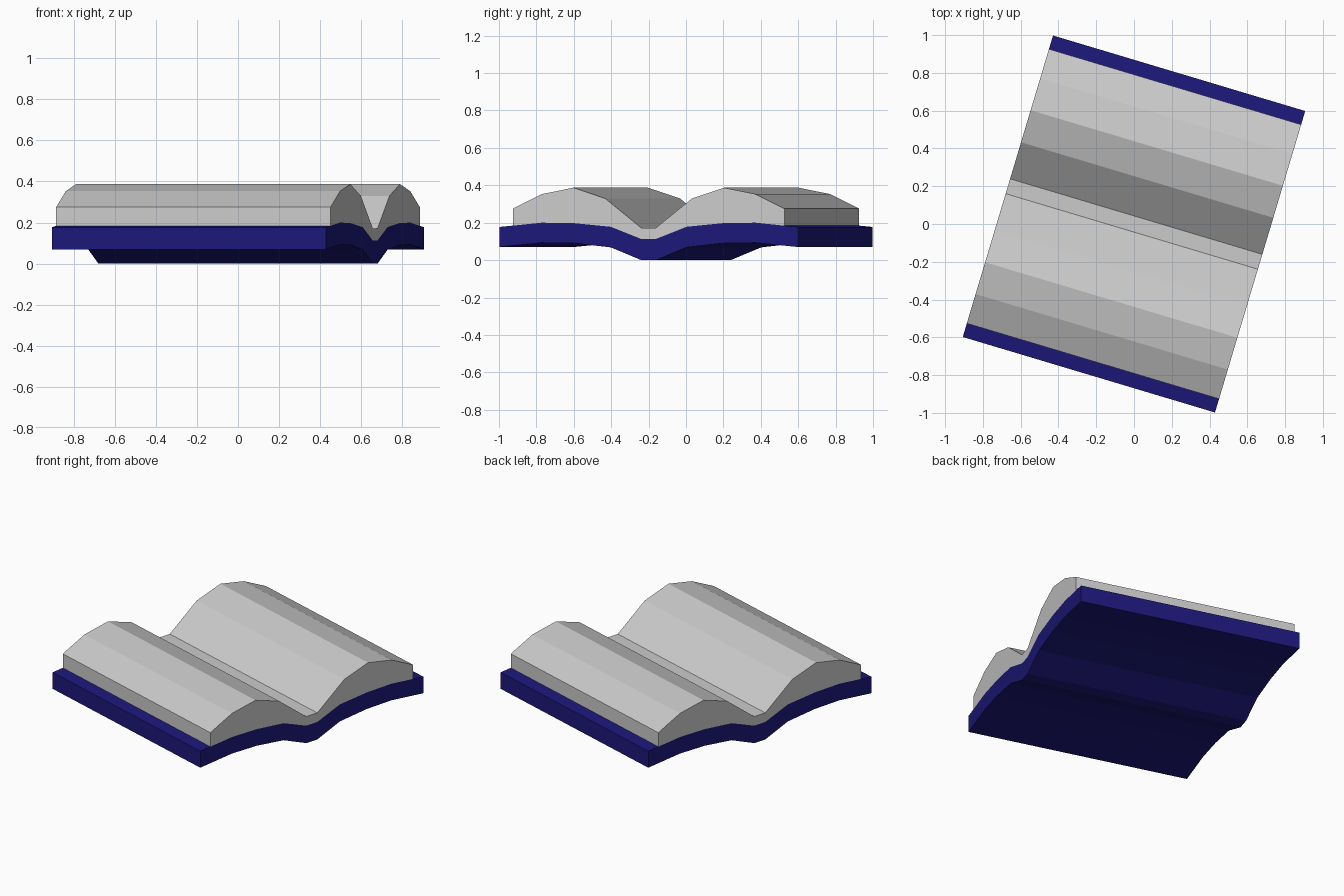
import bpy, bmesh, math

if "Cube" in bpy.data.objects:
    bpy.data.objects.remove(bpy.data.objects["Cube"])

TILT = math.atan2(-0.4, 1.336)   # book lies turned on the table
HALF = 0.697                     # half of the spine length


def mirrored(half):
    """Mirror a centre-to-edge profile to get the full width."""
    return [(-v, z) for v, z in reversed(half)] + list(half)


def slab(name, top_half, bottom_half):
    """Extrude the closed outline between two profiles along the spine."""
    outline = mirrored(top_half) + mirrored(bottom_half)[::-1]
    bm = bmesh.new()
    a, b = ([bm.verts.new((u, v, z)) for v, z in outline] for u in (-HALF, HALF))
    n = len(outline)
    for i in range(n):
        j = (i + 1) % n
        bm.faces.new((a[i], a[j], b[j], b[i]))
    # end faces, split only as ngons
    bm.faces.new(a)
    bm.faces.new(b[::-1])
    bmesh.ops.recalc_face_normals(bm, faces=bm.faces)
    mesh = bpy.data.meshes.new(name)
    bm.to_mesh(mesh)
    bm.free()
    obj = bpy.data.objects.new(name, mesh)
    obj.rotation_euler.z = TILT
    bpy.context.collection.objects.link(obj)
    return obj


# Half profiles (distance from spine, height)
page_top = [(0.041, 0.172), (0.243, 0.33), (0.42, 0.387), (0.596, 0.353), (0.758, 0.275)]
seam = [(0.041, 0.113), (0.211, 0.178), (0.41, 0.197), (0.596, 0.2)]
cover_bottom = [(0.041, 0.0), (0.211, 0.068), (0.41, 0.09), (0.596, 0.093), (0.833, 0.07)]

# Open page block resting on the cover
slab("pages", page_top, seam + [(0.758, 0.184)])

# Curved cover
cover = slab("cover", seam + [(0.833, 0.177)], cover_bottom)
navy = bpy.data.materials.new("navy")
navy.diffuse_color = (0.012, 0.009, 0.195, 1)
navy.use_nodes = True
navy.node_tree.nodes["Principled BSDF"].inputs["Base Color"].default_value = navy.diffuse_color
cover.data.materials.append(navy)
